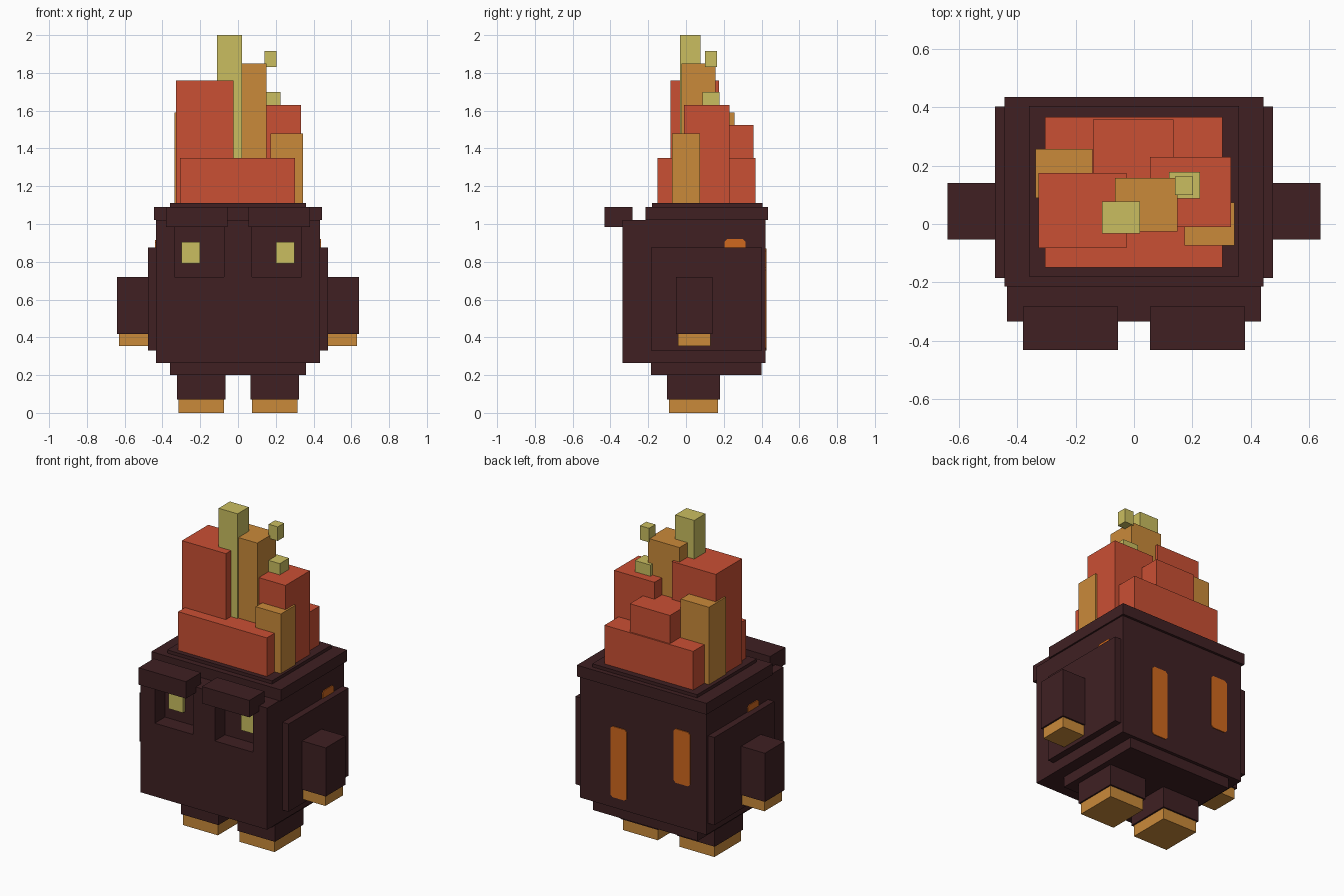
import bpy, bmesh

cube = bpy.data.objects.get("Cube")
if cube:
    bpy.data.objects.remove(cube, do_unlink=True)


def material(name, rgb):
    m = bpy.data.materials.new(name)
    m.use_nodes = True
    m.diffuse_color = (*rgb, 1)
    bsdf = next(n for n in m.node_tree.nodes if n.type == 'BSDF_PRINCIPLED')
    bsdf.inputs["Base Color"].default_value = (*rgb, 1)
    return m


DARK = material("dark_brown", (0.050, 0.0145, 0.0165))
RED = material("flame_red", (0.590, 0.080, 0.034))
ORANGE = material("flame_orange", (0.590, 0.254, 0.042))
YELLOW = material("flame_yellow", (0.590, 0.515, 0.117))
GLOW = material("glowing_orange", (0.630, 0.138, 0.013))


def finish(name, bm, mat):
    bmesh.ops.recalc_face_normals(bm, faces=bm.faces)
    mesh = bpy.data.meshes.new(name)
    bm.to_mesh(mesh)
    bm.free()
    mesh.materials.append(mat)
    ob = bpy.data.objects.new(name, mesh)
    bpy.context.collection.objects.link(ob)
    return ob


def box(name, x, y, z, mat):
    """Axis-aligned block from (min, max) ranges."""
    bm = bmesh.new()
    bmesh.ops.create_cube(bm, size=1)
    for v in bm.verts:
        v.co = [r[0] if c < 0 else r[1] for c, r in zip(v.co, (x, y, z))]
    return finish(name, bm, mat)


def pair(name, x, y, z, mat):
    """The same block on the left (+x) and right (-x)."""
    return [box("left_" + name, x, y, z, mat),
            box("right_" + name, (-x[1], -x[0]), y, z, mat)]


def vent(name, axis, level, u, z, c=0.014):
    """Thin glowing plate with clipped corners, on a plane of constant x or y."""
    pts = [(u[0] + c, z[0]), (u[1] - c, z[0]), (u[1], z[0] + c), (u[1], z[1] - c),
           (u[1] - c, z[1]), (u[0] + c, z[1]), (u[0], z[1] - c), (u[0], z[0] + c)]
    place = (lambda a, b: (level, a, b)) if axis == 'x' else (lambda a, b: (a, level, b))
    bm = bmesh.new()
    face = bm.faces.new([bm.verts.new(place(a, b)) for a, b in pts])
    out = bmesh.ops.extrude_face_region(bm, geom=[face])
    step = 0.005 if level > 0 else -0.005
    vec = (step, 0, 0) if axis == 'x' else (0, step, 0)
    bmesh.ops.translate(bm, vec=vec, verts=[g for g in out["geom"] if isinstance(g, bmesh.types.BMVert)])
    return finish(name, bm, GLOW)


# Body with two eye sockets cut into the front
body = box("body", (-0.435, 0.435), (-0.335, 0.42), (0.265, 1.02), DARK)
for cutter in pair("socket_cutter", (0.075, 0.337), (-0.5, -0.235), (0.72, 1.0), DARK):
    cutter.hide_render = True
    mod = body.modifiers.new("socket", 'BOOLEAN')
    mod.operation, mod.solver, mod.object = 'DIFFERENCE', 'EXACT', cutter
    bpy.context.view_layer.objects.active = body
    bpy.ops.object.modifier_apply(modifier=mod.name)
    bpy.data.objects.remove(cutter, do_unlink=True)

# Base plate, rim and lid
box("base_plate", (-0.36, 0.36), (-0.185, 0.40), (0.20, 0.27), DARK)
box("top_rim", (-0.445, 0.445), (-0.215, 0.435), (1.02, 1.09), DARK)
box("top_lid", (-0.36, 0.36), (-0.18, 0.405), (1.085, 1.11), DARK)

# Face
pair("eye", (0.20, 0.30), (-0.255, -0.23), (0.79, 0.905), YELLOW)
pair("brow", (0.055, 0.38), (-0.432, -0.283), (0.985, 1.09), DARK)

# Side panels, arms and legs
pair("side_panel", (0.43, 0.477), (-0.185, 0.403), (0.33, 0.875), DARK)
pair("arm", (0.47, 0.64), (-0.053, 0.14), (0.418, 0.72), DARK)
pair("hand", (0.477, 0.63), (-0.043, 0.13), (0.353, 0.418), ORANGE)
pair("leg", (0.065, 0.323), (-0.10, 0.18), (0.07, 0.205), DARK)
pair("foot", (0.075, 0.314), (-0.09, 0.17), (0.0, 0.07), ORANGE)

# Glowing vents on the back and sides
vent("back_vent_left", 'y', 0.42, (0.11, 0.222), (0.33, 0.77))
vent("back_vent_right", 'y', 0.42, (-0.325, -0.212), (0.535, 0.87))
vent("side_vent_left", 'x', 0.435, (0.205, 0.315), (0.60, 0.92))
vent("side_vent_right", 'x', -0.435, (-0.09, 0.02), (0.60, 0.915))

# Flames
FLOOR = 1.105
box("flame_base", (-0.306, 0.303), (-0.15, 0.367), (FLOOR, 1.35), RED)
box("flame_tall_red", (-0.327, -0.025), (-0.083, 0.175), (FLOOR, 1.76), RED)
box("flame_left_red", (0.055, 0.333), (-0.01, 0.23), (FLOOR, 1.63), RED)
box("flame_back_red", (-0.14, 0.135), (0.12, 0.358), (FLOOR, 1.525), RED)
box("flame_left_orange", (0.173, 0.345), (-0.073, 0.073), (FLOOR, 1.48), ORANGE)
box("flame_right_orange", (-0.337, -0.143), (0.09, 0.257), (FLOOR, 1.59), ORANGE)
box("flame_tall_orange", (-0.065, 0.15), (-0.025, 0.157), (FLOOR, 1.85), ORANGE)
box("flame_tip_yellow", (-0.11, 0.02), (-0.033, 0.077), (FLOOR, 2.0), YELLOW)
box("low_spark", (0.12, 0.226), (0.087, 0.178), (1.60, 1.70), YELLOW)
box("high_spark", (0.14, 0.203), (0.10, 0.163), (1.83, 1.917), YELLOW)
